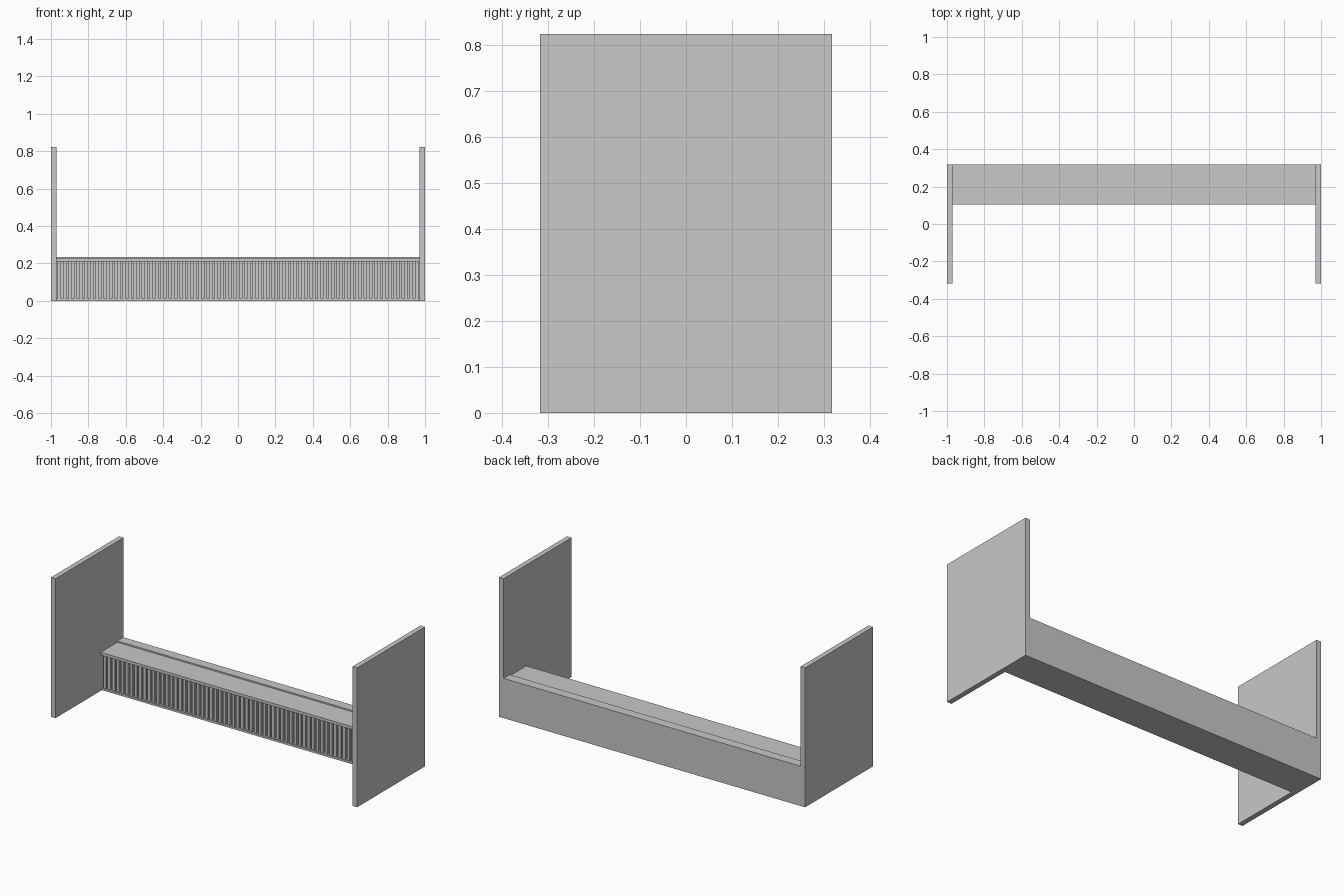
import bpy
import bmesh

old = bpy.data.objects.get("Cube")
if old:
    bpy.data.objects.remove(old, do_unlink=True)

# Single painted finish
GREY = (0.58, 0.58, 0.58, 1)
paint = bpy.data.materials.new("light grey")
paint.use_nodes = True
paint.diffuse_color = GREY
paint.node_tree.nodes["Principled BSDF"].inputs["Base Color"].default_value = GREY


def boxes(name, spans):
    """One object made of boxes given as (x0, x1, y0, y1, z0, z1)."""
    bm = bmesh.new()
    for x0, x1, y0, y1, z0, z1 in spans:
        for v in bmesh.ops.create_cube(bm, size=1)["verts"]:
            v.co.x = x1 if v.co.x > 0 else x0
            v.co.y = y1 if v.co.y > 0 else y0
            v.co.z = z1 if v.co.z > 0 else z0
    mesh = bpy.data.meshes.new(name)
    bm.to_mesh(mesh)
    bm.free()
    mesh.materials.append(paint)
    obj = bpy.data.objects.new(name, mesh)
    bpy.context.collection.objects.link(obj)
    return obj


INNER = 0.97      # inside face of the end panels
BACK = 0.317      # rear plane, also half the panel depth
BASE_TOP = 0.012
LID_BOTTOM = 0.21

# Tall end panels
boxes("left_end_panel", [(INNER, 1, -BACK, BACK, 0, 0.823)])
boxes("right_end_panel", [(-1, -INNER, -BACK, BACK, 0, 0.823)])

# Low cabinet: base, back, lid and raised rear rail
boxes("base_board", [(-INNER, INNER, 0.115, BACK, 0, BASE_TOP)])
boxes("back_board", [(-INNER, INNER, 0.295, BACK, BASE_TOP, LID_BOTTOM)])
boxes("lid", [(-INNER, INNER, 0.105, 0.26, LID_BOTTOM, 0.227)])
boxes("rear_rail", [(-INNER, INNER, 0.26, BACK, LID_BOTTOM, 0.235)])

# Ribbed front: backing sheet with evenly spaced upright slats
boxes("front_backing", [(-INNER, INNER, 0.132, 0.145, BASE_TOP, LID_BOTTOM)])
COUNT = 67
pitch = 2 * INNER / COUNT
slats = []
for i in range(COUNT):
    centre = -INNER + (i + 0.5) * pitch
    slats.append((centre - 0.3 * pitch, centre + 0.3 * pitch,
                  0.12, 0.132, BASE_TOP, LID_BOTTOM))
boxes("front_slats", slats)
